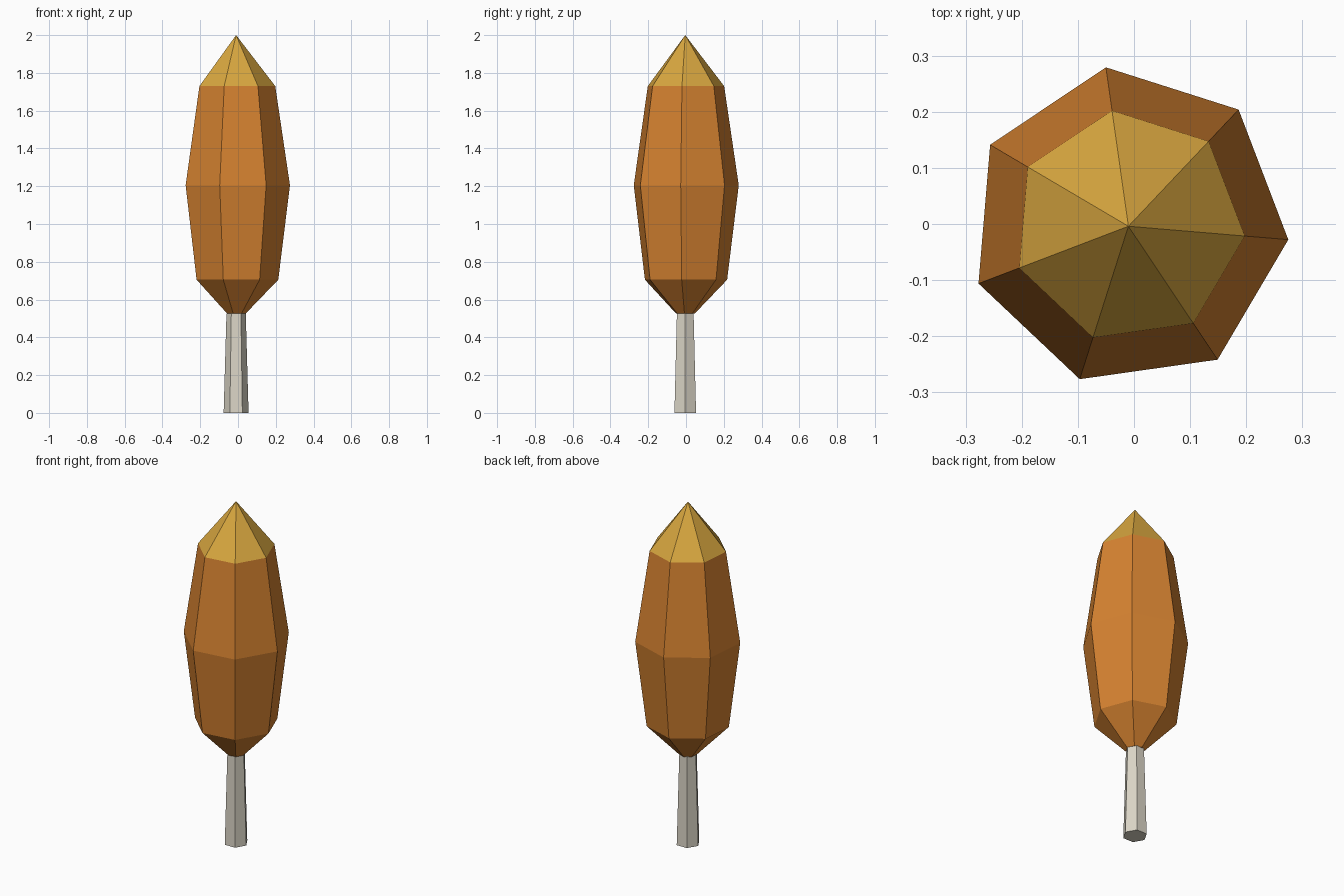
import bpy, bmesh, math

if "Cube" in bpy.data.objects:
    bpy.data.objects.remove(bpy.data.objects["Cube"])

CX, CY = -0.01, -0.004  # trunk axis


def material(name, rgb):
    m = bpy.data.materials.new(name)
    m.diffuse_color = (*rgb, 1)
    m.use_nodes = True
    m.node_tree.nodes["Principled BSDF"].inputs["Base Color"].default_value = m.diffuse_color
    return m


def lathe(name, sides, start, profile, mats, pick=lambda z: 0):
    """Faceted solid from (radius, z) rings; radius 0 makes a point."""
    bm = bmesh.new()
    rings = []
    for r, z in profile:
        n = sides if r > 0 else 1
        rings.append([bm.verts.new((CX + r * math.cos(start + math.tau * i / sides),
                                    CY + r * math.sin(start + math.tau * i / sides), z))
                      for i in range(n)])
    for a, b in zip(rings, rings[1:]):
        for i in range(sides):
            j = (i + 1) % sides
            if len(b) == 1:
                bm.faces.new((a[i], a[j], b[0]))
            else:
                bm.faces.new((a[i], a[j], b[j], b[i]))
    for ring in (rings[0], rings[-1]):
        if len(ring) > 1:
            bm.faces.new(ring)
    bmesh.ops.recalc_face_normals(bm, faces=bm.faces)
    for f in bm.faces:
        f.material_index = pick(f.calc_center_median().z)
    mesh = bpy.data.meshes.new(name)
    bm.to_mesh(mesh)
    bm.free()
    for m in mats:
        mesh.materials.append(m)
    obj = bpy.data.objects.new(name, mesh)
    bpy.context.collection.objects.link(obj)
    return obj


bark = material("pale bark", (0.71, 0.67, 0.57))
orange = material("autumn orange", (0.67, 0.225, 0.03))
yellow = material("golden yellow", (0.69, 0.385, 0.05))

# Six-sided tapering trunk
lathe("trunk", 6, 0, [(0.066, 0), (0.051, 0.527)], [bark])

# Seven-sided crown with a golden tip
lathe("crown", 7, math.radians(-4.8),
      [(0.05, 0.525), (0.224, 0.705), (0.286, 1.205), (0.208, 1.73), (0, 2.0)],
      [orange, yellow], lambda z: 1 if z > 1.73 else 0)
